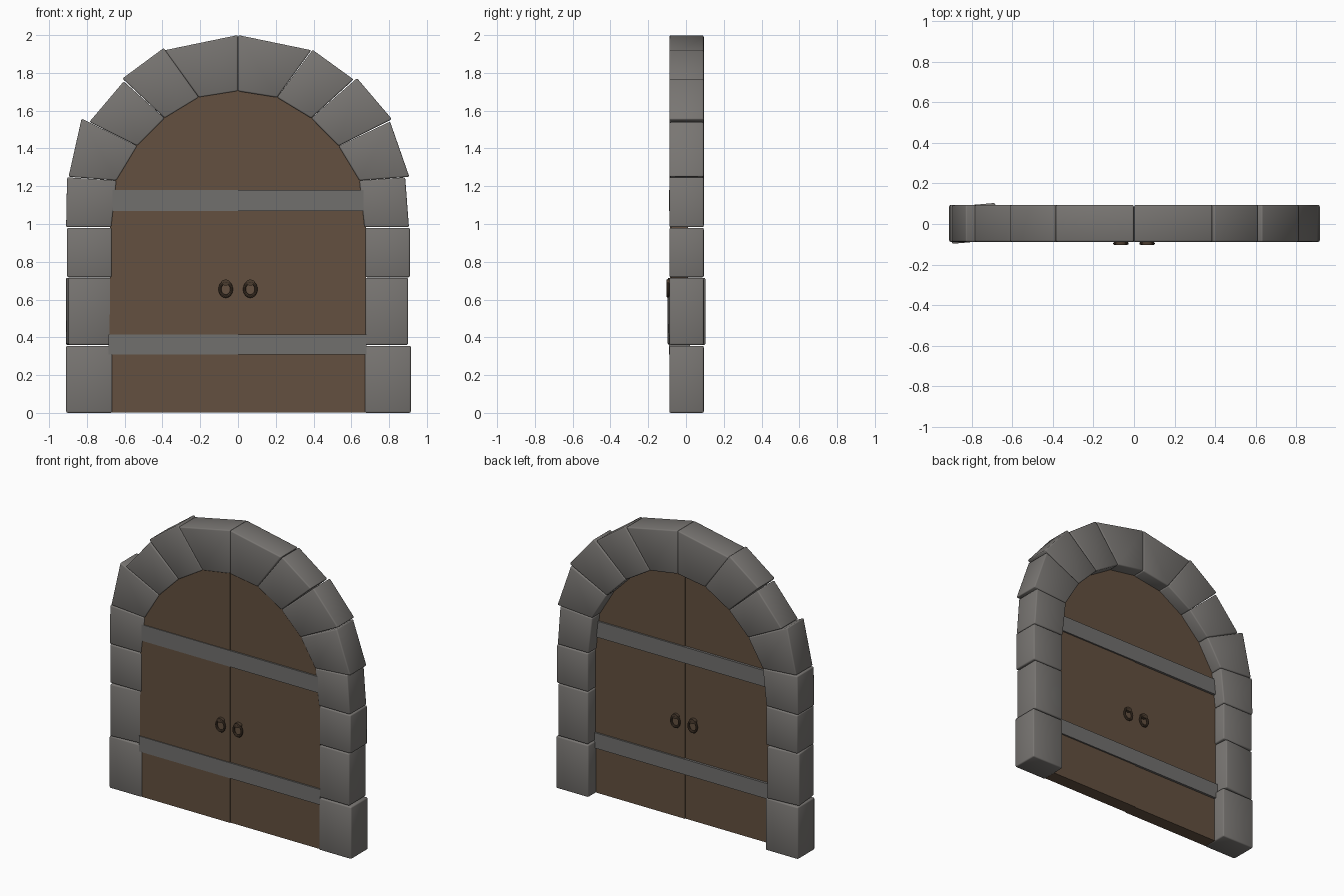
import bpy, bmesh, math
from mathutils import Matrix, Vector

if "Cube" in bpy.data.objects:
    bpy.data.objects.remove(bpy.data.objects["Cube"])


def material(name, rgb):
    m = bpy.data.materials.new(name)
    m.diffuse_color = (*rgb, 1)
    m.use_nodes = True
    m.node_tree.nodes["Principled BSDF"].inputs["Base Color"].default_value = m.diffuse_color
    return m


STONE = material("grey stone", (0.19, 0.18, 0.17))
WOOD = material("brown wood", (0.125, 0.08, 0.05))
BAND = material("grey iron", (0.165, 0.16, 0.155))
RING = material("dark bronze", (0.07, 0.045, 0.028))


def prism(name, outline, y0, y1, mat, bevel=0.0, turn=0.0):
    """Extrude an (x, z) outline from y0 to y1, optionally bevelled and turned about z."""
    bm = bmesh.new()
    face = bm.faces.new([bm.verts.new((x, y0, z)) for x, z in outline])
    ext = bmesh.ops.extrude_face_region(bm, geom=[face])
    moved = [v for v in ext["geom"] if isinstance(v, bmesh.types.BMVert)]
    bmesh.ops.translate(bm, verts=moved, vec=(0, y1 - y0, 0))
    bmesh.ops.recalc_face_normals(bm, faces=bm.faces[:])
    if bevel:
        bmesh.ops.bevel(bm, geom=bm.edges[:], offset=bevel, segments=2,
                        profile=0.5, affect='EDGES')
        for f in bm.faces:
            f.smooth = True
    if turn:
        c = sum((v.co for v in bm.verts), Vector()) / len(bm.verts)
        bmesh.ops.rotate(bm, verts=bm.verts[:], cent=c,
                         matrix=Matrix.Rotation(turn, 3, 'Z'))
    me = bpy.data.meshes.new(name)
    bm.to_mesh(me)
    bm.free()
    me.materials.append(mat)
    ob = bpy.data.objects.new(name, me)
    bpy.context.collection.objects.link(ob)
    return ob


def rect(x0, x1, z0, z1):
    return [(x0, z0), (x1, z0), (x1, z1), (x0, z1)]


# Jamb blocks
Y0, Y1 = -0.088, 0.094
blocks = [
    ("left_jamb_1", rect(-0.91, -0.665, 0, 0.355), 0),
    ("left_jamb_2", rect(-0.905, -0.675, 0.36, 0.715), math.radians(5)),
    ("left_jamb_3", rect(-0.905, -0.668, 0.718, 0.98), 0),
    ("right_jamb_1", rect(0.672, 0.915, 0, 0.355), 0),
    ("right_jamb_2", rect(0.675, 0.90, 0.36, 0.715), 0),
    ("right_jamb_3", rect(0.675, 0.91, 0.718, 0.98), 0),
]
for name, outline, turn in blocks:
    prism(name, outline, Y0, Y1, STONE, 0.008, turn)

# Arch stones: inner curve shared by both sides, outer edges slightly irregular
inner = [(0.67, 0.983), (0.643, 1.23), (0.533, 1.413), (0.388, 1.56), (0.207, 1.67), (0.001, 1.703)]
outer_left = [((0.91, 0.983), (0.905, 1.247)), ((0.897, 1.25), (0.828, 1.558)),
              ((0.787, 1.54), (0.605, 1.755)), ((0.612, 1.77), (0.393, 1.932)),
              ((0.388, 1.92), (0.001, 2.0))]
outer_right = [((0.905, 0.983), (0.885, 1.247)), ((0.907, 1.25), (0.805, 1.542)),
               ((0.815, 1.555), (0.63, 1.772)), ((0.612, 1.765), (0.395, 1.922)),
               ((0.388, 1.92), (0.001, 2.0))]
for side, s, outer in (("left", -1, outer_left), ("right", 1, outer_right)):
    for i, (a, b) in enumerate(outer):
        quad = [(s * x, z) for x, z in (inner[i], a, b, inner[i + 1])]
        prism(f"{side}_arch_stone_{i + 1}", quad, Y0, Y1, STONE, 0.008)

# Door leaves, the left one set slightly further forward
for side, s, y in (("left", -1, -0.084), ("right", 1, -0.079)):
    edge = [(x * 1.012 if x > 0.01 else 0, z + 0.006) for x, z in inner]
    leaf = [(0, 0.003), (0.68, 0.003)] + edge
    prism(f"{side}_door_leaf", [(s * x, z) for x, z in leaf], y, y + 0.09, WOOD)

# Iron bands running through both leaves
prism("lower_band", rect(-0.685, 0.68, 0.31, 0.415), -0.0895, 0.022, BAND)
prism("upper_band", rect(-0.665, 0.665, 1.07, 1.18), -0.0895, 0.022, BAND)


# Ring handles on both faces
def handle(name, x, y, d):
    bpy.ops.mesh.primitive_torus_add(
        location=(x, y + d * 0.012, 0.655), rotation=(math.pi / 2, 0, 0),
        major_radius=0.031, minor_radius=0.0075, major_segments=20, minor_segments=8)
    ring = bpy.context.object
    ring.name = name + "_ring"
    ring.scale = (1, 1.2, 1)
    bpy.ops.mesh.primitive_cylinder_add(
        vertices=12, radius=0.02, depth=0.022,
        location=(x, y + d * 0.008, 0.69), rotation=(math.pi / 2, 0, 0))
    mount = bpy.context.object
    mount.name = name + "_mount"
    mount.scale = (1.2, 0.8, 1)
    for ob in (ring, mount):
        ob.data.materials.append(RING)
        bpy.ops.object.select_all(action='DESELECT')
        ob.select_set(True)
        bpy.context.view_layer.objects.active = ob
        bpy.ops.object.shade_smooth_by_angle(angle=math.radians(40))


for side, x in (("left", -0.065), ("right", 0.065)):
    handle(f"{side}_front_handle", x, -0.084, -1)
    handle(f"{side}_back_handle", x, 0.010, 1)
